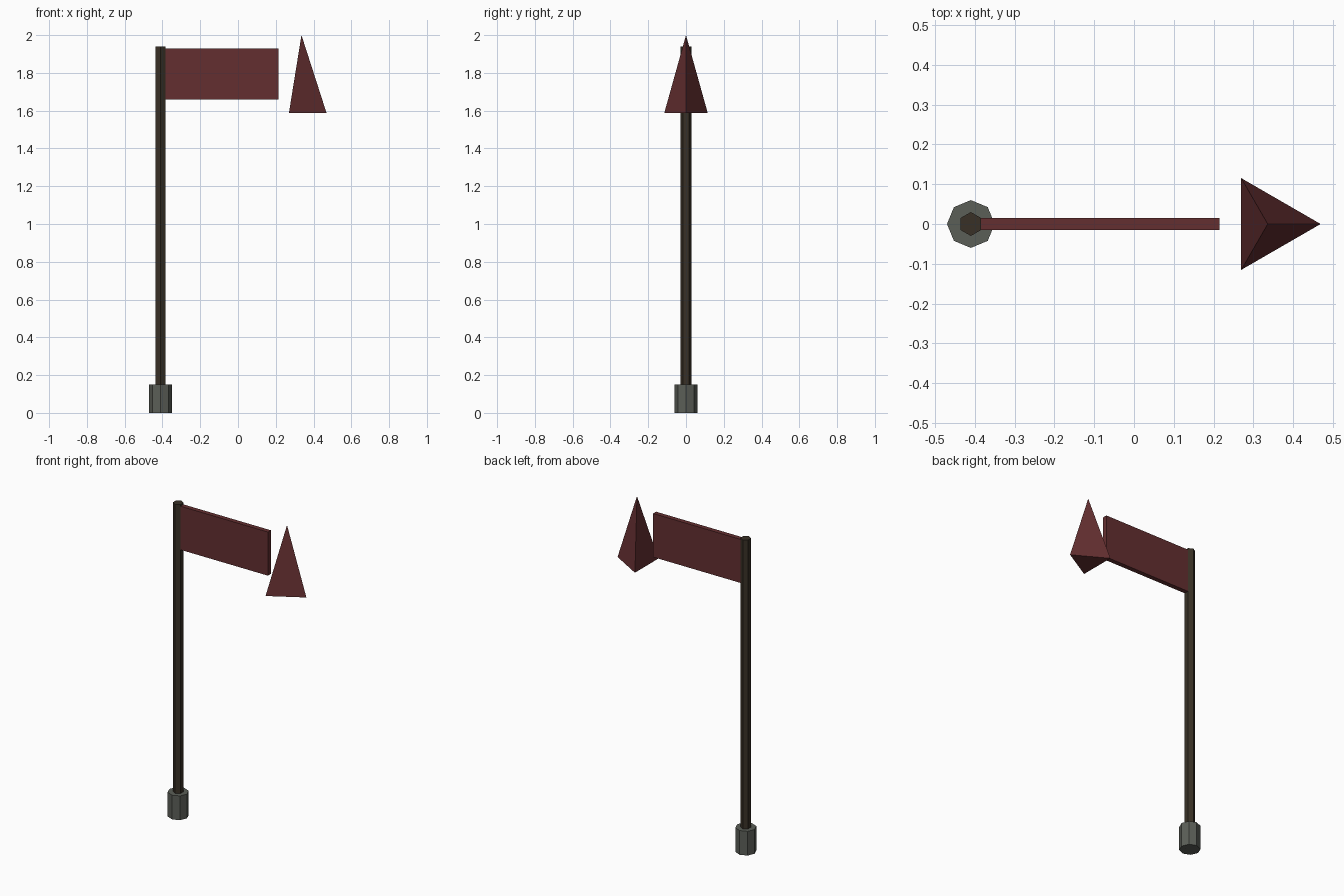
import bpy
import math

if "Cube" in bpy.data.objects:
    bpy.data.objects.remove(bpy.data.objects["Cube"])


def material(name, rgb):
    m = bpy.data.materials.new(name)
    m.diffuse_color = (*rgb, 1)
    m.use_nodes = True
    m.node_tree.nodes["Principled BSDF"].inputs["Base Color"].default_value = m.diffuse_color
    return m


red = material("dark red", (0.127, 0.028, 0.030))
wood = material("dark wood", (0.040, 0.030, 0.019))
stone = material("grey stone", (0.105, 0.113, 0.097))


def prism(name, sides, r1, r2, x, z0, z1, mat, turn=0):
    """Faceted cylinder (r1 = r2) or pyramid (r2 = 0) between two heights."""
    bpy.ops.mesh.primitive_cone_add(vertices=sides, radius1=r1, radius2=r2, depth=z1 - z0,
                                    location=(x, 0, (z0 + z1) / 2), rotation=(0, 0, turn))
    o = bpy.context.object
    o.name = name
    o.data.materials.append(mat)
    return o


# Octagonal foot and hexagonal pole running through it
prism("base", 8, 0.06, 0.06, -0.41, 0, 0.15, stone)
prism("pole", 6, 0.03, 0.03, -0.41, 0, 1.94, wood)

# Flag board
bpy.ops.mesh.primitive_cube_add(size=1, location=(-0.085, 0, 1.795))
flag = bpy.context.object
flag.name = "flag"
flag.scale = (0.6, 0.029, 0.27)
flag.data.materials.append(red)

# Three-sided pyramid beside the flag, one corner pointing to +x
prism("flag_tip", 3, 0.133, 0, 0.336, 1.587, 2.0, red, -math.pi / 2)
